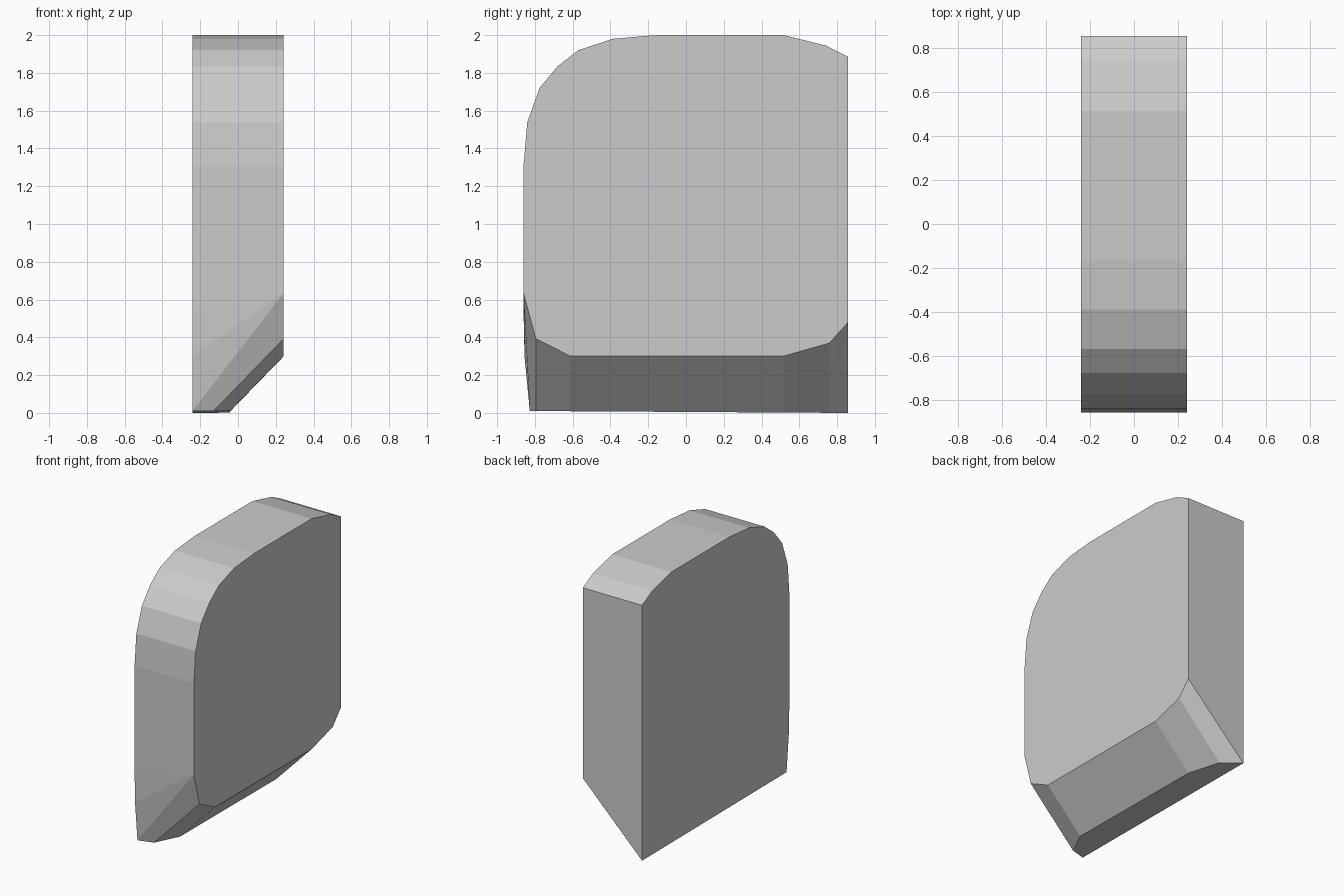
import bpy, bmesh, math

if "Cube" in bpy.data.objects:
    bpy.data.objects.remove(bpy.data.objects["Cube"])

W = 0.242  # half thickness

# Rounded upper outline (y, z), shared by both broad faces
upper = [(-0.86, 1.31), (-0.84, 1.54), (-0.775, 1.72), (-0.68, 1.835), (-0.57, 1.92),
         (-0.39, 1.98), (-0.16, 2.0), (0.515, 2.0), (0.74, 1.945), (0.858, 1.885)]
# Lower outline of the right face, swept down at 45 degrees to the base
lower = [(0.76, 0.37), (0.515, 0.30), (-0.615, 0.302), (-0.795, 0.393)]


def base_z(y):
    return 0.005 - 0.006 * y


points = [(x, y, z) for x in (-W, W) for y, z in upper]
for y, z in lower:
    points += [(W, y, z), (W - (z - base_z(y)) * 0.97, y, base_z(y))]
# Front and back corners of the lower part
points += [(W, 0.858, 0.48), (W, -0.86, 0.635),
           (-W, 0.858, 0.0), (-W, -0.827, 0.01),
           (-W, -0.855, 0.30), (-W, -0.86, 0.53)]

# Solid skin around the profiles
bm = bmesh.new()
for p in points:
    bm.verts.new(p)
bmesh.ops.convex_hull(bm, input=bm.verts[:])
bmesh.ops.delete(bm, geom=[v for v in bm.verts if not v.link_faces], context='VERTS')
bmesh.ops.dissolve_limit(bm, angle_limit=math.radians(0.5), verts=bm.verts[:], edges=bm.edges[:])
bmesh.ops.recalc_face_normals(bm, faces=bm.faces[:])

mesh = bpy.data.meshes.new("rounded_block")
bm.to_mesh(mesh)
bm.free()
block = bpy.data.objects.new("rounded_block", mesh)
bpy.context.collection.objects.link(block)
